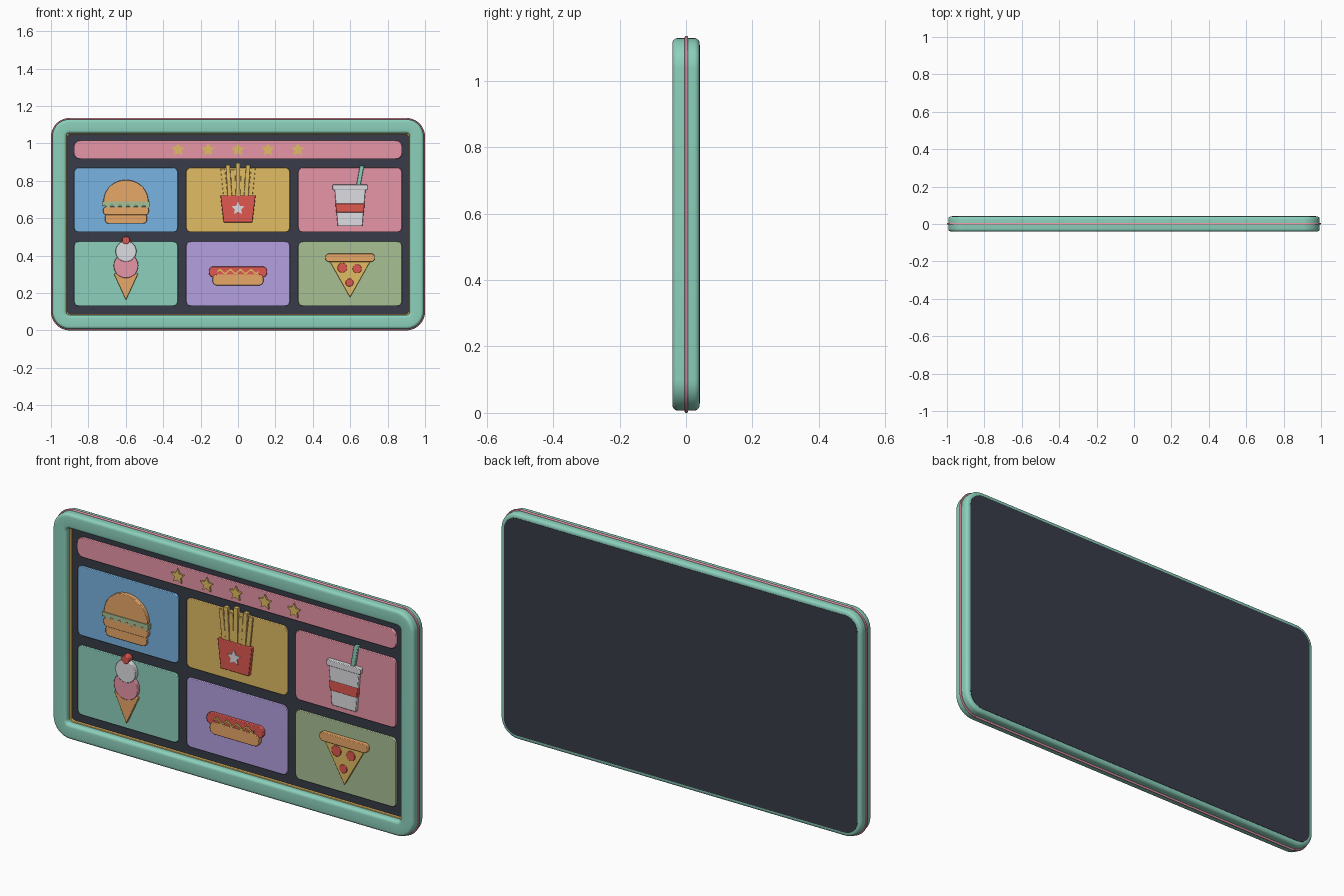
import bpy, bmesh
from math import sin, cos, pi

cube = bpy.data.objects.get("Cube")
if cube:
    bpy.data.objects.remove(cube, do_unlink=True)


def material(name, hexa):
    rgb = [int(hexa[i:i + 2], 16) / 255 for i in range(0, 6, 2)]
    col = [c / 12.92 if c < 0.04 else ((c + 0.055) / 1.055) ** 2.4 for c in rgb] + [1]
    m = bpy.data.materials.new(name)
    m.use_nodes = True
    m.diffuse_color = col
    m.node_tree.nodes["Principled BSDF"].inputs["Base Color"].default_value = col
    return m


TEAL = material("mint teal", "8CD0BC")
DARK = material("dark slate", "383C48")
GOLD = material("mustard gold", "E2BC64")
PINK = material("soft pink", "EA98AA")
BLUE = material("sky blue", "78B4E2")
PURPLE = material("lilac", "B4A0E0")
SAGE = material("sage green", "A9C094")
RED = material("tomato red", "E05850")
TAN = material("toasted tan", "E8A868")
WHITE = material("off white", "DEDEE2")

MID = 0.568          # height of the board's centre
made = []


def finish(name, bm, mat):
    bmesh.ops.recalc_face_normals(bm, faces=bm.faces)
    me = bpy.data.meshes.new(name)
    bm.to_mesh(me)
    bm.free()
    me.materials.append(mat)
    ob = bpy.data.objects.new(name, me)
    bpy.context.collection.objects.link(ob)
    made.append(ob)
    return ob


# Outlines are lists of (x, z) points
def rrect(cx, cz, hw, hh, r, seg=6):
    pts = []
    for k, (sx, sz) in enumerate([(1, 1), (-1, 1), (-1, -1), (1, -1)]):
        for i in range(seg + 1):
            a = (k + i / seg) * pi / 2
            pts.append((cx + sx * (hw - r) + r * cos(a), cz + sz * (hh - r) + r * sin(a)))
    return pts


def disc(cx, cz, r, n=28):
    return [(cx + r * cos(2 * pi * i / n), cz + r * sin(2 * pi * i / n)) for i in range(n)]


def star(cx, cz, r):
    return [(cx + q * sin(i * pi / 5), cz + q * cos(i * pi / 5))
            for i in range(10) for q in [r if i % 2 == 0 else r * 0.5]]


def taper(cx, z0, w0, z1, w1):
    return [(cx - w0, z0), (cx + w0, z0), (cx + w1, z1), (cx - w1, z1)]


def stick(x0, z0, x1, z1, w):
    return [(x0 - w, z0), (x0 + w, z0), (x1 + w, z1), (x1 - w, z1)]


def plate(name, pts, front, mat, back=0.0, bevel=0.003):
    """Extrude an outline between two depths, softening its rim."""
    bm = bmesh.new()
    a = [bm.verts.new((x, front, z)) for x, z in pts]
    b = [bm.verts.new((x, back, z)) for x, z in pts]
    bm.faces.new(a)
    bm.faces.new(b)
    for i in range(len(a)):
        j = (i + 1) % len(a)
        bm.faces.new((a[i], a[j], b[j], b[i]))
    ob = finish(name, bm, mat)
    if bevel:
        mod = ob.modifiers.new("soft rim", "BEVEL")
        mod.width, mod.segments, mod.angle_limit = bevel, 2, 1.0
    return ob


def ring(name, profile, mat, radius=0.1):
    """Sweep a closed (inset, depth) profile around the board's outline."""
    bm = bmesh.new()
    loops = [[bm.verts.new((x, y, z)) for x, z in
              rrect(0, MID, 1 - d, MID - d, max(radius - d, 0.014), 10)] for d, y in profile]
    n = len(loops[0])
    for k, a in enumerate(loops):
        b = loops[(k + 1) % len(loops)]
        for i in range(n):
            j = (i + 1) % n
            bm.faces.new((a[i], a[j], b[j], b[i]))
    return finish(name, bm, mat)


# Frame, side trim, gold liner and backing
ring("frame", rrect(0.045, 0, 0.038, 0.041, 0.016, 5), TEAL)
ring("side_trim", rrect(0.012, 0.001, 0.012, 0.005, 0.004, 3), PINK)
ring("gold_liner", rrect(0.083, -0.004, 0.006, 0.008, 0.003, 3), GOLD)
plate("backing_panel", rrect(0, MID, 0.925, MID - 0.075, 0.02), 0.0, DARK, 0.03, 0)
plate("back_cover", rrect(0, MID, 0.972, MID - 0.028, 0.07), 0.03, DARK, 0.0425, 0)

# Banner with stars
plate("banner", rrect(0, 0.966, 0.878, 0.05, 0.035), -0.012, PINK)
for i in range(5):
    plate(f"banner_star_{i + 1}", star((i - 2) * 0.16, 0.966, 0.037), -0.02, GOLD, bevel=0)

# Menu tiles
for row, (z, mats) in enumerate([(0.698, (BLUE, GOLD, PINK)), (0.303, (TEAL, PURPLE, SAGE))]):
    for col, mat in enumerate(mats):
        plate(f"tile_{row + 1}_{col + 1}",
              rrect((col - 1) * 0.599, z, 0.277, 0.173, 0.025), -0.01, mat)

L, R = -0.599, 0.599      # column centres
STEPS = range(25)

# Burger
plate("burger_bottom_bun", rrect(L, 0.598, 0.112, 0.027, 0.02), -0.026, TAN)
plate("burger_patty", rrect(L, 0.64, 0.122, 0.023, 0.018), -0.028, TAN)
dome = [(L + 0.12 * cos(pi * i / 24), 0.69 + 0.115 * sin(pi * i / 24)) for i in STEPS]
plate("burger_top_bun", dome + [(L - 0.11, 0.675), (L + 0.11, 0.675)], -0.028, TAN)
frill = [(L - 0.127 + 0.254 * i / 24, 0.662 + 0.009 * sin(i * pi / 2)) for i in STEPS]
plate("burger_lettuce", frill + [(L + 0.127, 0.688), (L - 0.127, 0.688)], -0.032, SAGE, bevel=0)

# Fries
for i, top in enumerate([0.865, 0.885, 0.86, 0.895, 0.855, 0.885, 0.87]):
    t = (i - 3) / 3
    plate(f"fry_{i + 1}", stick(t * 0.06, 0.66, t * 0.082, top, 0.0115),
          -0.018 - 0.003 * (i % 2), GOLD, bevel=0.002)
plate("fries_box", taper(0, 0.578, 0.077, 0.722, 0.094), -0.028, RED)
plate("fries_box_star", star(0, 0.652, 0.036), -0.033, WHITE, bevel=0)

# Drink
plate("straw", stick(R + 0.042, 0.76, R + 0.064, 0.882, 0.0115), -0.022, TEAL)
plate("cup", taper(R, 0.557, 0.066, 0.755, 0.083), -0.026, WHITE)
plate("cup_band", taper(R, 0.631, 0.074, 0.678, 0.078), -0.03, RED)
plate("cup_lid", rrect(R, 0.765, 0.094, 0.015, 0.008), -0.03, WHITE)

# Ice cream
plate("cone", [(L, 0.162), (L + 0.066, 0.305), (L - 0.066, 0.305)], -0.024, TAN)
plate("lower_scoop", disc(L, 0.346, 0.066), -0.027, PINK)
plate("upper_scoop", disc(L, 0.423, 0.056), -0.03, WHITE)
plate("cherry", disc(L, 0.482, 0.021, 16), -0.032, RED)

# Hot dog
plate("sausage", rrect(0, 0.313, 0.156, 0.029, 0.026), -0.026, RED)
plate("hot_dog_bun", rrect(0, 0.27, 0.136, 0.03, 0.026), -0.03, TAN)
wave = [(-0.11 + 0.22 * i / 24, 0.314 + 0.01 * sin(i * pi / 3)) for i in STEPS]
plate("mustard", [(x, z + 0.005) for x, z in wave] + [(x, z - 0.005) for x, z in wave[::-1]],
      -0.034, GOLD, bevel=0)

# Pizza
plate("pizza_slice", [(R, 0.176), (R + 0.115, 0.38), (R - 0.115, 0.38)], -0.022, GOLD)
plate("pizza_crust", rrect(R, 0.389, 0.132, 0.022, 0.019), -0.03, TAN)
for i, (x, z, r) in enumerate([(-0.041, 0.335, 0.026), (0.038, 0.33, 0.024), (-0.003, 0.256, 0.021)]):
    plate(f"pepperoni_{i + 1}", disc(R + x, z, r, 20), -0.027, RED, bevel=0.002)

# Smooth the rounded rims, keep the edges sharp
bpy.ops.object.select_all(action="DESELECT")
for ob in made:
    ob.select_set(True)
bpy.context.view_layer.objects.active = made[0]
bpy.ops.object.shade_smooth_by_angle()
